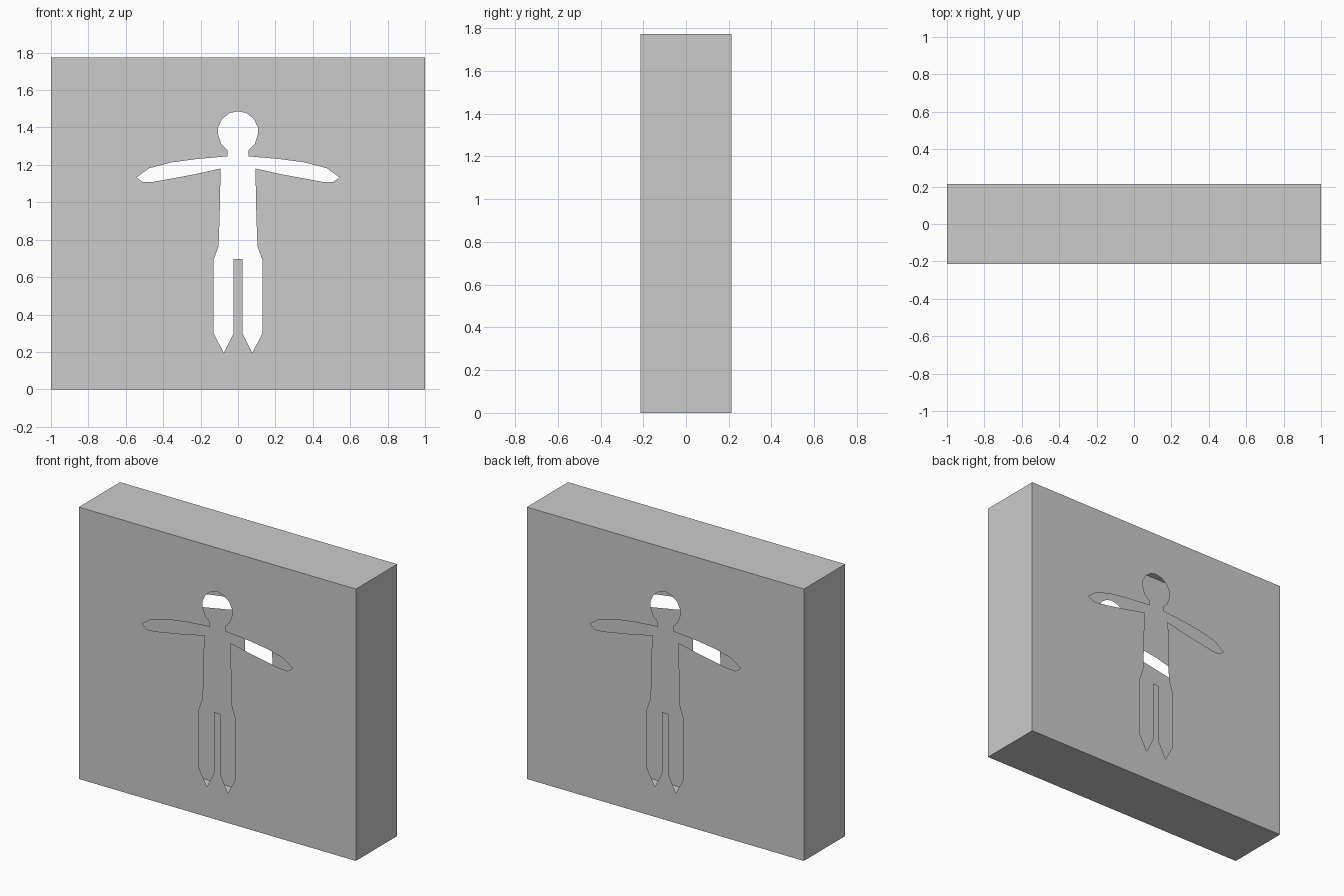
import bpy, bmesh

if "Cube" in bpy.data.objects:
    bpy.data.objects.remove(bpy.data.objects["Cube"])

W, D, H = 1.0, 0.2126, 1.774   # half width, half depth, height

# Right half of the figure-shaped opening, from head top to crotch (x, z)
half = [(0, 1.487), (0.045, 1.477), (0.085, 1.446), (0.106, 1.402), (0.106, 1.362),
        (0.09, 1.313), (0.055, 1.278), (0.055, 1.246),
        (0.225, 1.231), (0.358, 1.213), (0.476, 1.182), (0.543, 1.133),
        (0.508, 1.108), (0.455, 1.109), (0.23, 1.150), (0.093, 1.181),
        (0.098, 0.936), (0.104, 0.765), (0.131, 0.69), (0.131, 0.30),
        (0.076, 0.195), (0.024, 0.30), (0.024, 0.698)]
opening = half + [(-x, z) for x, z in reversed(half[1:])]
border = [(-W, 0), (W, 0), (W, H), (-W, H)]


def finish(name, bm):
    mesh = bpy.data.meshes.new(name)
    bm.to_mesh(mesh)
    bm.free()
    obj = bpy.data.objects.new(name, mesh)
    bpy.context.collection.objects.link(obj)


def panel(name, y, facing):
    """Thin sheet with the figure cut out of it."""
    bm = bmesh.new()
    edges = []
    for loop in (border, opening):
        vs = [bm.verts.new((x, y, z)) for x, z in loop]
        edges += [bm.edges.new((vs[i - 1], vs[i])) for i in range(len(vs))]
    bmesh.ops.triangle_fill(bm, use_beauty=True, use_dissolve=False, edges=edges)
    bm.normal_update()
    bmesh.ops.reverse_faces(bm, faces=[f for f in bm.faces if f.normal.y * facing < 0])
    finish(name, bm)


# Front and back sheets of the hollow box
panel("front_panel", -D, -1)
panel("back_panel", D, 1)

# Floor, sides and top joining the two sheets
bm = bmesh.new()
rings = [[bm.verts.new((x, y, z)) for x, z in border] for y in (-D, D)]
for i in range(4):
    bm.faces.new((rings[0][i - 1], rings[1][i - 1], rings[1][i], rings[0][i]))
bm.normal_update()
for f in bm.faces:
    c = f.calc_center_median()
    c.z -= H / 2
    if f.normal.dot(c) < 0:
        f.normal_flip()
finish("box_sides", bm)
